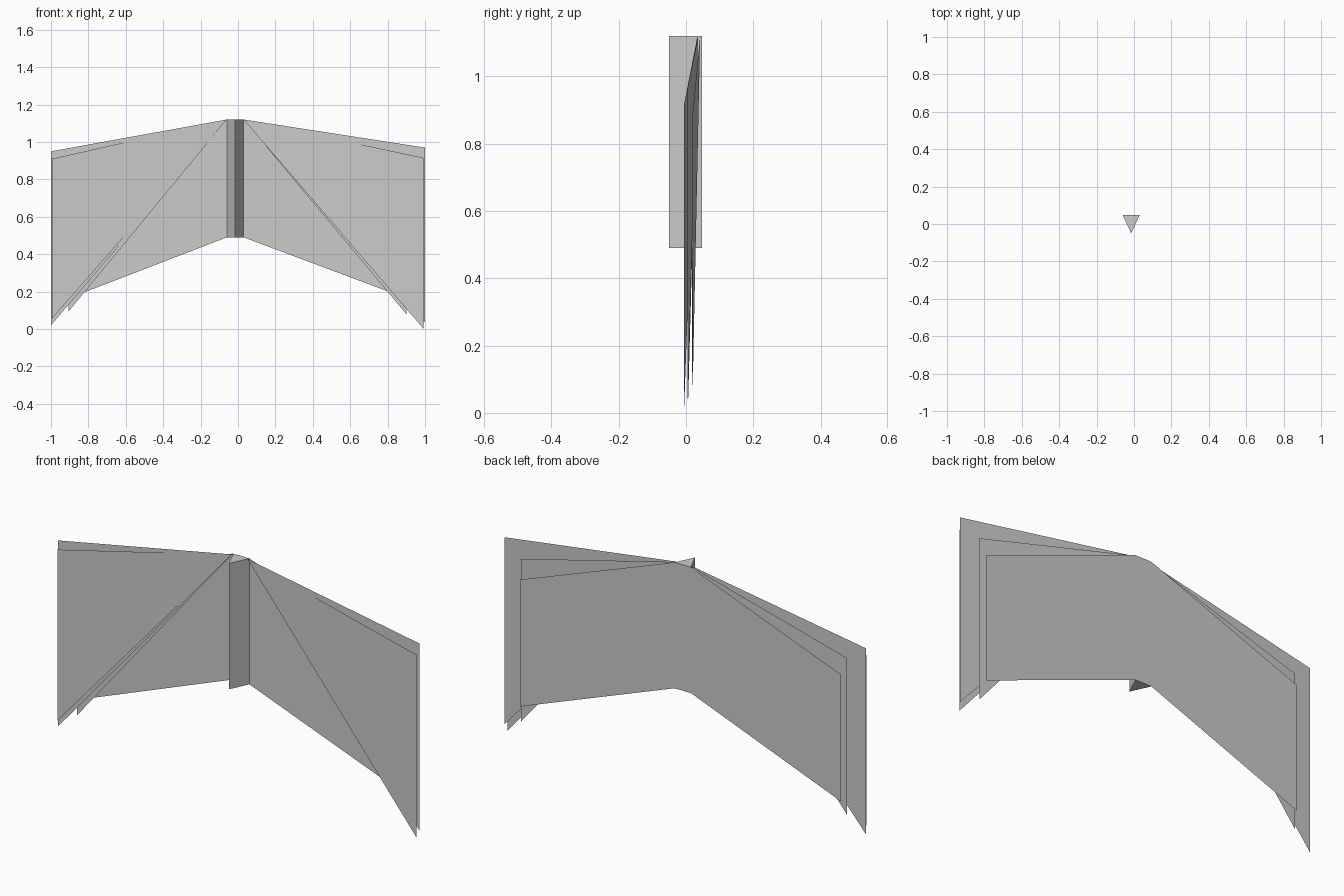
import bpy

if "Cube" in bpy.data.objects:
    bpy.data.objects.remove(bpy.data.objects["Cube"])

TOP, LOW = 1.12, 0.49          # spine top and bottom heights
LEFT, RIGHT = -0.06, 0.03      # spine edges
BACK, FRONT = 0.047, -0.05     # spine depth


def make(name, verts, faces):
    mesh = bpy.data.meshes.new(name)
    mesh.from_pydata(verts, [], faces)
    mesh.update()
    obj = bpy.data.objects.new(name, mesh)
    bpy.context.collection.objects.link(obj)
    return obj


# Wedge-shaped spine: a triangular prism with its keel to the front
section = [(LEFT, BACK), (-0.015, FRONT), (RIGHT, BACK)]
make("spine_wedge",
     [(x, y, z) for z in (LOW, TOP) for x, y in section],
     [(0, 1, 4, 3), (1, 2, 5, 4), (2, 0, 3, 5), (0, 2, 1), (3, 4, 5)])

# Rear sheet on each side: a slanted four-sided panel level with the spine back
for side, x0, x1 in (("left", LEFT, -0.89), ("right", RIGHT, 0.885)):
    make(side + "_rear_sheet",
         [(x0, BACK, LOW), (x1, BACK, 0.17), (x1, BACK, 0.805), (x0, BACK, TOP)],
         [(0, 1, 2, 3)])

# Fanned triangular sheets: outer x, outer y, top z, bottom z, root y
fans = {
    "left": (LEFT, [(-1.0, 0.006, 0.95, 0.02, 0.036),
                    (-0.995, -0.006, 0.91, 0.055, 0.034),
                    (-0.905, 0.018, 0.88, 0.095, 0.042)]),
    "right": (RIGHT, [(1.0, 0.005, 0.97, 0.035, 0.036),
                      (0.993, -0.006, 0.915, 0.0, 0.034),
                      (0.90, 0.02, 0.895, 0.08, 0.042)]),
}
for side, (x0, sheets) in fans.items():
    for i, (x, y, zt, zb, root) in enumerate(sheets, 1):
        make(f"{side}_fan_sheet_{i}",
             [(x0, root, TOP), (x, y, zb), (x, y, zt)], [(0, 1, 2)])
